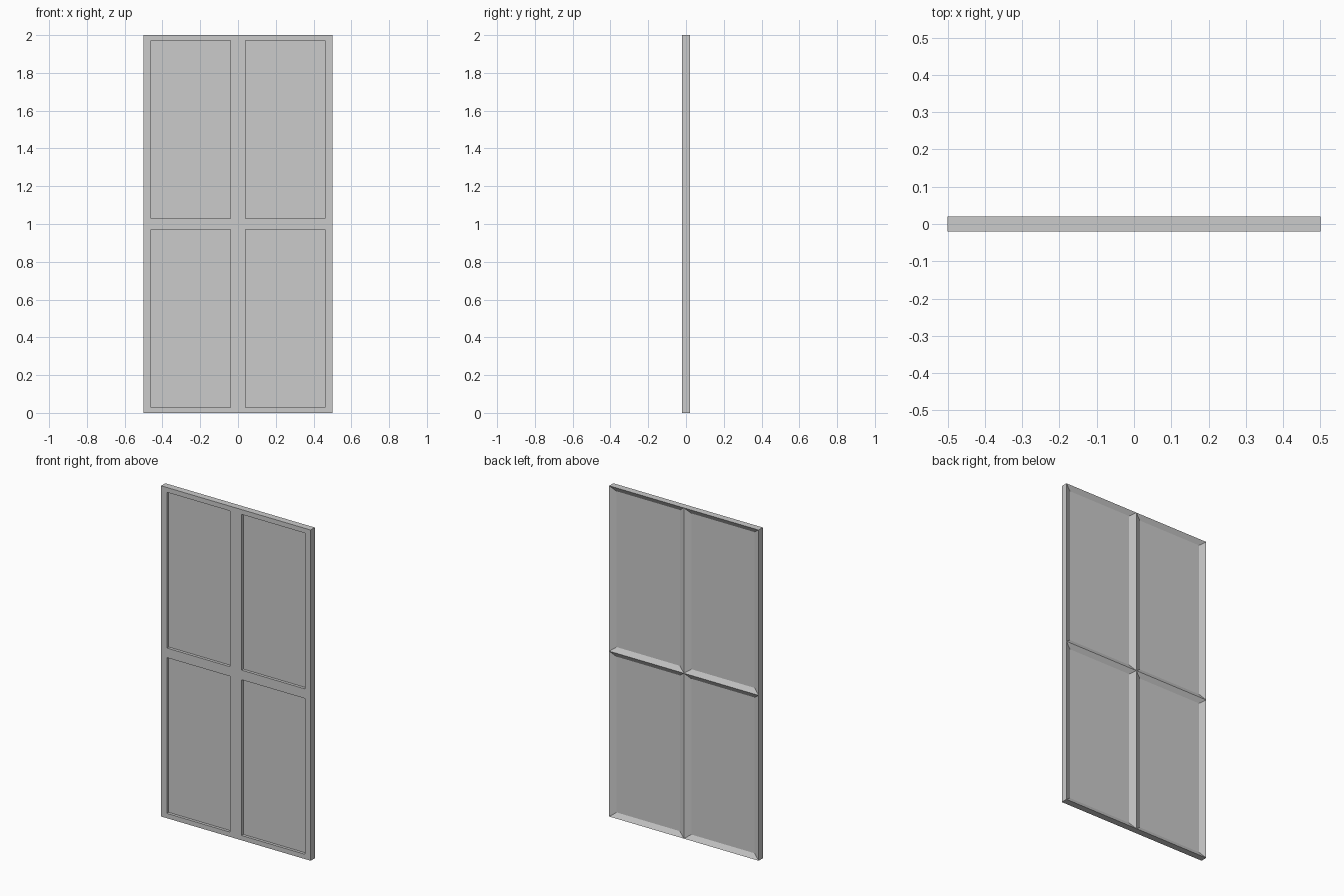
import bpy, bmesh
from mathutils import Vector

if "Cube" in bpy.data.objects:
    bpy.data.objects.remove(bpy.data.objects["Cube"])

W, T, H = 1.0, 0.04, 2.0
BORDER_X, BORDER_Z = 0.0385, 0.029   # frame widths around each pane
FRONT_DEPTH, BACK_DEPTH = 0.017, 0.016
squash = BORDER_Z / BORDER_X         # inset evenly, then squash to get the thinner rails

bm = bmesh.new()
bmesh.ops.create_cube(bm, size=1)
bmesh.ops.scale(bm, vec=(W, T, H / squash), verts=bm.verts)

# Split the slab into four quarters
for normal in ((1, 0, 0), (0, 0, 1)):
    bmesh.ops.bisect_plane(bm, geom=bm.verts[:] + bm.edges[:] + bm.faces[:],
                           plane_co=(0, 0, 0), plane_no=normal)
bm.normal_update()
front = [f for f in bm.faces if f.normal.y < -0.9]
back = [f for f in bm.faces if f.normal.y > 0.9]

# Front: flat frame with square-stepped recesses
bmesh.ops.inset_individual(bm, faces=front, thickness=BORDER_X, use_even_offset=True)
bmesh.ops.inset_individual(bm, faces=front, thickness=0, depth=0)
for f in front:
    bmesh.ops.translate(bm, vec=(0, FRONT_DEPTH, 0), verts=f.verts)

# Back: sloped recesses meeting in ridges
bmesh.ops.inset_individual(bm, faces=back, thickness=BORDER_X, use_even_offset=True)
for f in back:
    bmesh.ops.translate(bm, vec=(0, -BACK_DEPTH, 0), verts=f.verts)

bmesh.ops.scale(bm, vec=(1, 1, squash), verts=bm.verts)
bmesh.ops.translate(bm, vec=(0, 0, H / 2), verts=bm.verts)
bmesh.ops.recalc_face_normals(bm, faces=bm.faces)

mesh = bpy.data.meshes.new("door_panel")
bm.to_mesh(mesh)
bm.free()
bpy.context.collection.objects.link(bpy.data.objects.new("door_panel", mesh))
